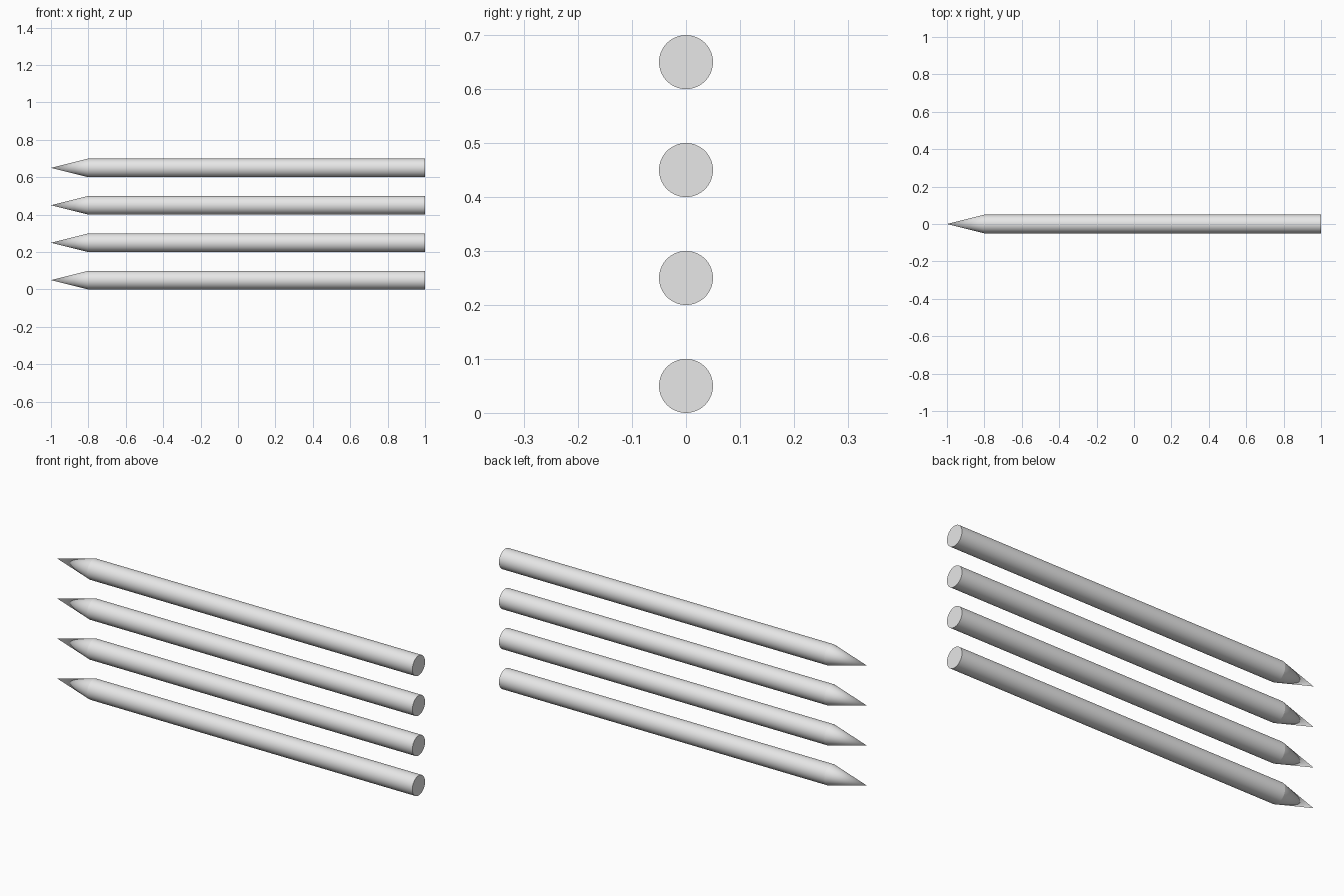
import bpy
import bmesh
from math import cos, sin, tau, radians

cube = bpy.data.objects.get("Cube")
if cube:
    bpy.data.objects.remove(cube, do_unlink=True)

SIDES = 64
RADIUS = 0.05
TIP_X, SHOULDER_X, END_X = -1.0, -0.8, 1.0

# Single light grey material
grey = bpy.data.materials.new("light_grey")
grey.use_nodes = True
colour = (0.8, 0.8, 0.8, 1.0)
grey.diffuse_color = colour
grey.node_tree.nodes["Principled BSDF"].inputs["Base Color"].default_value = colour


def ring(bm, x):
    """Circle of vertices around the x axis."""
    return [bm.verts.new((x, RADIUS * cos(tau * i / SIDES), RADIUS * sin(tau * i / SIDES)))
            for i in range(SIDES)]


def make_stake(name, z):
    """Round bar with a conical point at its -x end."""
    bm = bmesh.new()
    tip = bm.verts.new((TIP_X, 0, 0))
    shoulder, end = ring(bm, SHOULDER_X), ring(bm, END_X)
    for i in range(SIDES):
        j = (i + 1) % SIDES
        bm.faces.new((tip, shoulder[j], shoulder[i]))
        bm.faces.new((shoulder[i], shoulder[j], end[j], end[i]))
    bm.faces.new(end)
    bmesh.ops.recalc_face_normals(bm, faces=bm.faces[:])
    mesh = bpy.data.meshes.new(name)
    bm.to_mesh(mesh)
    bm.free()
    mesh.materials.append(grey)
    stake = bpy.data.objects.new(name, mesh)
    stake.location.z = z
    bpy.context.collection.objects.link(stake)

    # Smooth round sides, crisp shoulder and flat end
    bpy.ops.object.select_all(action='DESELECT')
    stake.select_set(True)
    bpy.context.view_layer.objects.active = stake
    bpy.ops.object.shade_smooth_by_angle(angle=radians(10))


# Four stakes stacked with even gaps
for n in range(4):
    make_stake(f"pointed_stake_{n + 1}", RADIUS + 0.2 * n)
